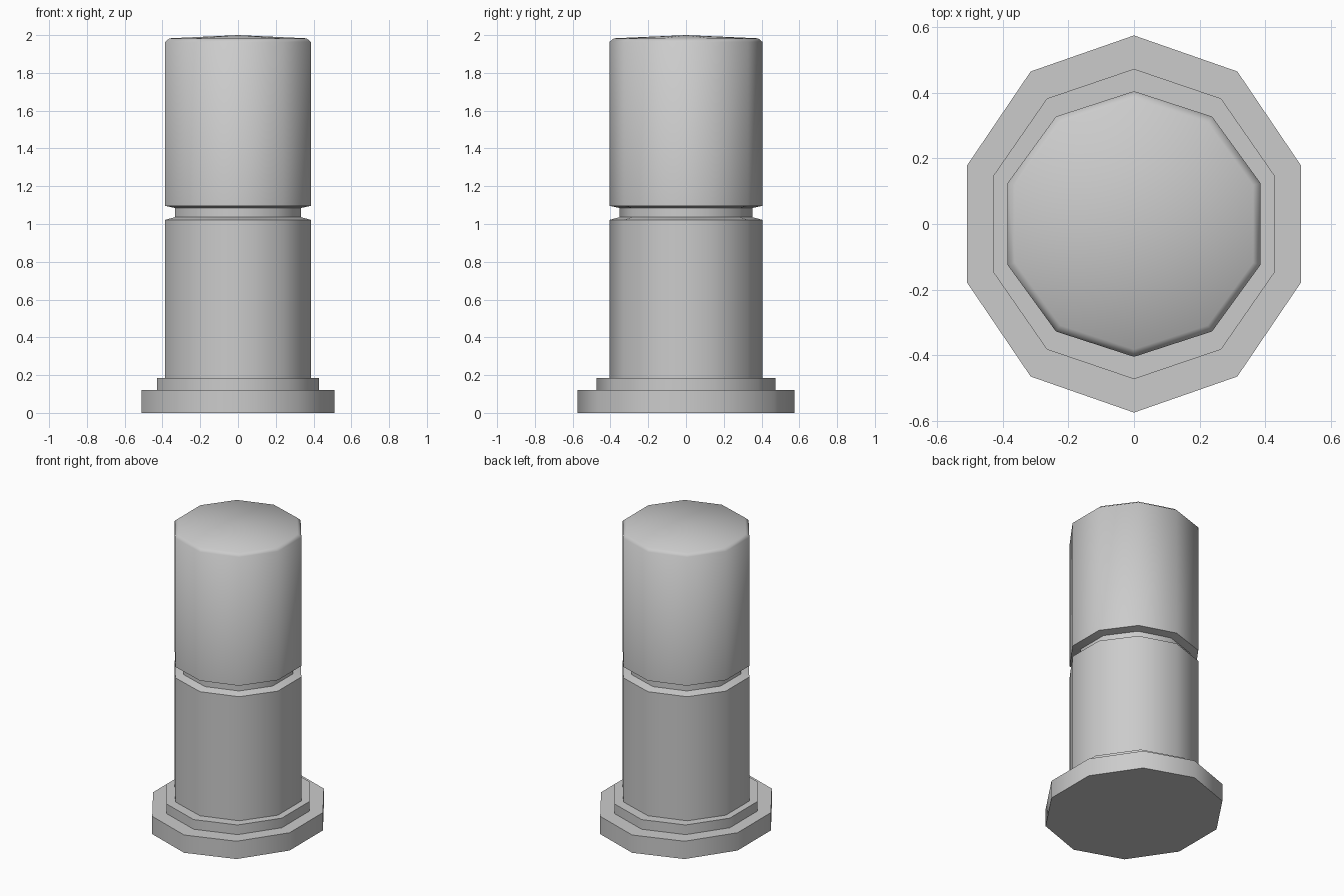
import bpy
import bmesh
from math import pi, sin, cos, radians

SIDES = 10

cube = bpy.data.objects.get("Cube")
if cube:
    bpy.data.objects.remove(cube, do_unlink=True)

grey = bpy.data.materials.new("plain grey")
grey.use_nodes = True
colour = (0.6, 0.6, 0.6, 1)
grey.diffuse_color = colour
grey.node_tree.nodes["Principled BSDF"].inputs["Base Color"].default_value = colour


def turned(name, profile, x_scale=1.0):
    """Ten-sided turned part; profile lists (radius, z), radius 0 is a pole."""
    bm = bmesh.new()
    rings = []
    for r, z in profile:
        if r == 0:
            rings.append([bm.verts.new((0, 0, z))] * SIDES)
        else:
            angles = [pi / 2 + i * 2 * pi / SIDES for i in range(SIDES)]
            rings.append([bm.verts.new((r * cos(a) * x_scale, r * sin(a), z)) for a in angles])
    for low, high in zip(rings, rings[1:]):
        for i in range(SIDES):
            j = (i + 1) % SIDES
            corners = [low[i], low[j], high[j], high[i]]
            bm.faces.new(list(dict.fromkeys(corners)))
    bmesh.ops.recalc_face_normals(bm, faces=bm.faces)
    mesh = bpy.data.meshes.new(name)
    bm.to_mesh(mesh)
    bm.free()
    mesh.materials.append(grey)
    obj = bpy.data.objects.new(name, mesh)
    bpy.context.collection.objects.link(obj)
    bpy.ops.object.select_all(action='DESELECT')
    obj.select_set(True)
    bpy.context.view_layer.objects.active = obj
    bpy.ops.object.shade_smooth_by_angle(angle=radians(50))
    return obj


# Stepped foot, slightly narrower across x
turned("base_plate", [(0, 0), (0.575, 0), (0.575, 0.12), (0, 0.12)], 0.932)
turned("base_step", [(0.473, 0.12), (0.473, 0.185), (0, 0.185)], 0.955)

# Lower column, sloping in to the groove
turned("lower_column", [(0.405, 0.185), (0.405, 1.022), (0.352, 1.036)])

# Recessed neck between the two columns
turned("neck", [(0.352, 1.036), (0.352, 1.085)])

# Upper column with a rounded rim and shallow domed top
turned("upper_column", [(0.352, 1.085), (0.405, 1.096), (0.405, 1.964),
                        (0.382, 1.983), (0, 2.0)])
